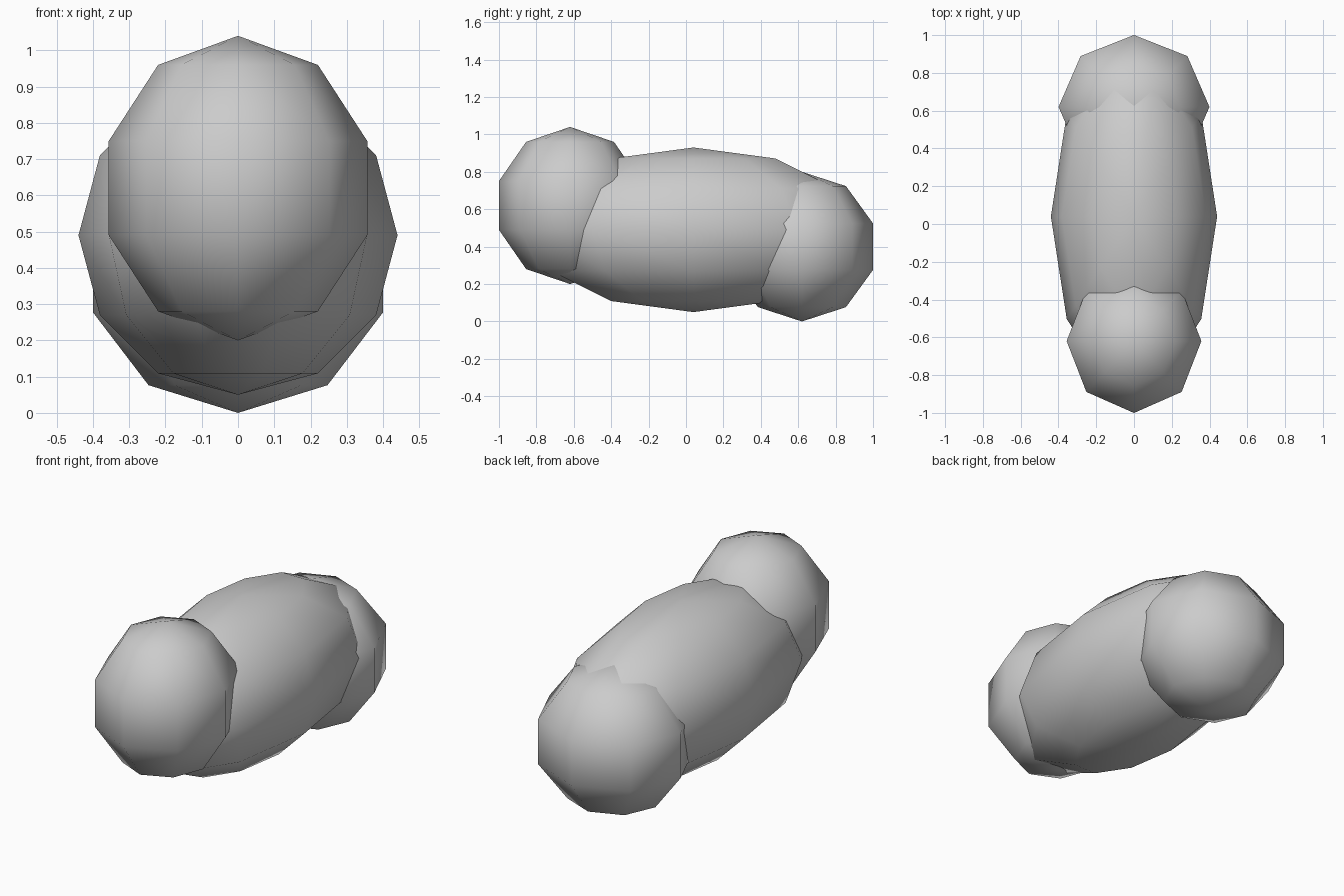
import bpy, bmesh
from math import pi
from mathutils import Matrix

if "Cube" in bpy.data.objects:
    bpy.data.objects.remove(bpy.data.objects["Cube"])


def ellipsoid(name, centre, radii, segments, rings):
    # Low-poly smooth ellipsoid, poles along z, first vertex on the x axis
    bm = bmesh.new()
    spin = Matrix.Rotation(pi / 2, 4, 'Z')
    bmesh.ops.create_uvsphere(bm, u_segments=segments, v_segments=rings,
                              radius=1, matrix=spin)
    bmesh.ops.scale(bm, vec=radii, verts=bm.verts)
    bmesh.ops.translate(bm, vec=centre, verts=bm.verts)
    for f in bm.faces:
        f.smooth = True
    mesh = bpy.data.meshes.new(name)
    bm.to_mesh(mesh)
    bm.free()
    ob = bpy.data.objects.new(name, mesh)
    bpy.context.collection.objects.link(ob)
    return ob


# Long middle lobe
ellipsoid("middle_lobe", (0, 0.04, 0.49), (0.44, 0.925, 0.44), 10, 6)
# Raised front lobe
ellipsoid("front_lobe", (0, -0.62, 0.62), (0.375, 0.38, 0.42), 8, 5)
# Low rear lobe
ellipsoid("rear_lobe", (0, 0.62, 0.40), (0.42, 0.40, 0.40), 8, 5)

# Ring nearest the equator reaches sin(72 deg) of the radius, so widen the front lobe to y = -1
front = bpy.data.objects["front_lobe"]
for v in front.data.vertices:
    v.co.y = -0.62 + (v.co.y + 0.62) * 0.40 / 0.38
